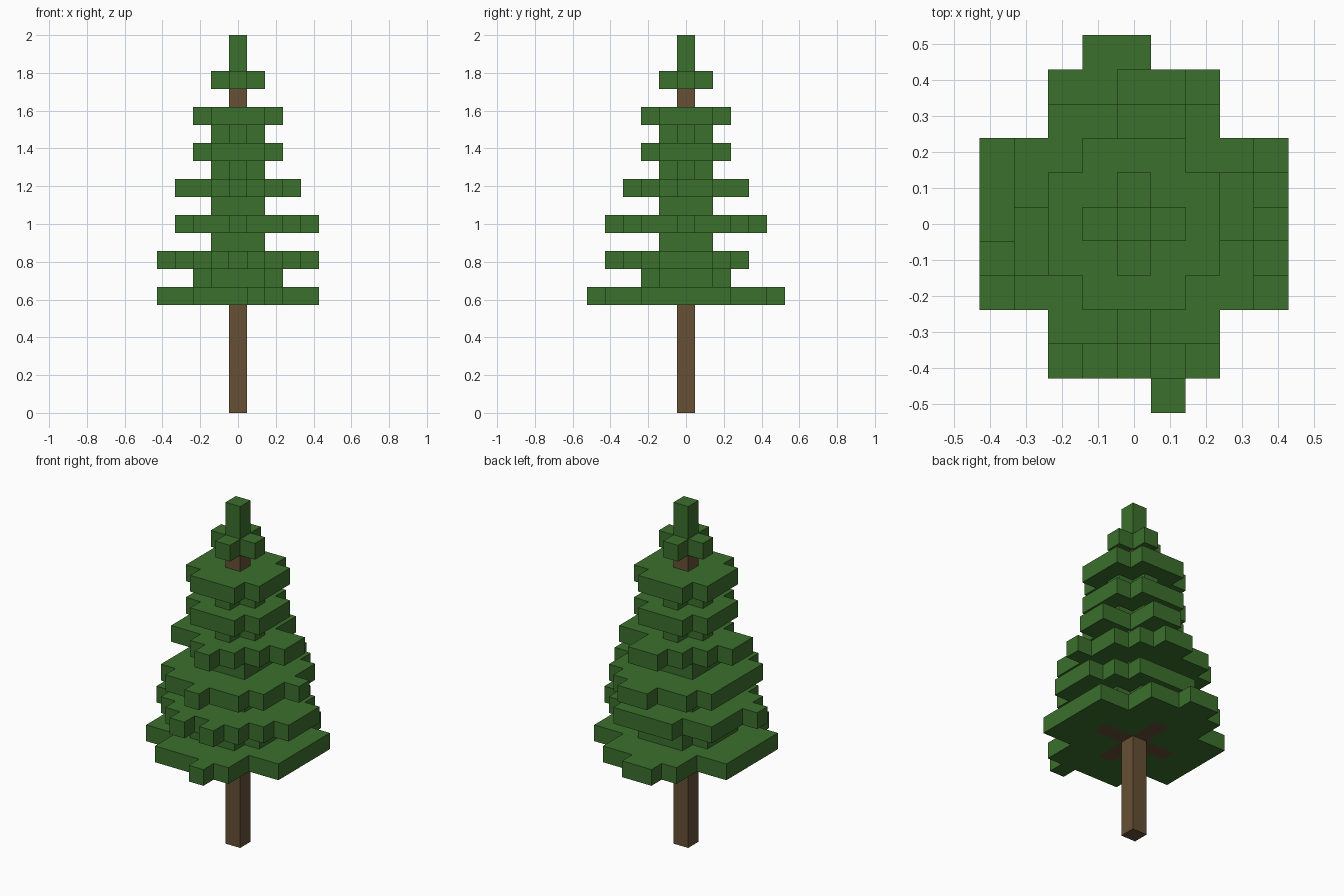
import bpy
import bmesh
from mathutils import Vector

LAYERS = 21
CELL = 2 / LAYERS


def make_material(name, colour):
    material = bpy.data.materials.new(name)
    material.use_nodes = True
    material.diffuse_color = colour
    material.node_tree.nodes["Principled BSDF"].inputs["Base Color"].default_value = colour
    return material


def rect(x_min, x_max, y_min, y_max):
    """Cells of a filled rectangle, both ends included."""
    return {(x, y) for x in range(x_min, x_max + 1) for y in range(y_min, y_max + 1)}


def cross(length, width):
    """Two centred bars, one along each axis."""
    return rect(-length, length, -width, width) | rect(-width, width, -length, length)


def add_cells(name, cells, solid, material):
    """Build the outer skin of a group of cubes, skipping faces hidden by neighbours."""
    bm = bmesh.new()
    corners = {}

    def corner(point):
        key = tuple(round(2 * c) for c in point)
        if key not in corners:
            corners[key] = bm.verts.new(point * CELL)
        return corners[key]

    for cell in sorted(cells):
        centre = Vector(cell) + Vector((0, 0, 0.5))
        for axis in range(3):
            for sign in (-1, 1):
                normal = Vector((0, 0, 0))
                normal[axis] = sign
                if tuple(int(a + b) for a, b in zip(cell, normal)) in solid:
                    continue
                u = Vector((0, 0, 0))
                u[(axis + 1) % 3] = 0.5
                v = normal.cross(u)
                middle = centre + normal / 2
                bm.faces.new([corner(middle + a * u + b * v)
                              for a, b in ((-1, -1), (1, -1), (1, 1), (-1, 1))])

    mesh = bpy.data.meshes.new(name)
    bm.to_mesh(mesh)
    bm.free()
    mesh.materials.append(material)
    obj = bpy.data.objects.new(name, mesh)
    bpy.context.collection.objects.link(obj)


cube = bpy.data.objects.get("Cube")
if cube:
    bpy.data.objects.remove(cube)

leaf_green = make_material("leaf green", (0.045, 0.162, 0.026, 1))
bark_brown = make_material("bark brown", (0.133, 0.080, 0.036, 1))

# Foliage plan for each layer: wide tiers with narrow ones between
tip, plus, small_tier = rect(0, 0, 0, 0), cross(1, 0), cross(2, 1)
core = rect(-1, 1, -1, 1)
wide_tier = rect(-3, 3, -2, 2) | rect(-2, 2, -3, -3)

plans = {
    6: cross(4, 2) | rect(-1, 0, 5, 5) | rect(1, 1, -5, -5),
    7: small_tier,
    8: wide_tier | rect(-1, 2, 3, 3) | rect(4, 4, -1, 1) | {(-4, -1), (-1, -4), (1, -4)},
    9: core,
    10: wide_tier | rect(-2, 2, 3, 3) | rect(0, 1, 4, 4) | {(4, 0), (0, -4)},
    11: core,
    12: small_tier | rect(-3, -3, -1, 0) | rect(3, 3, 0, 1) | rect(0, 1, 3, 3) | {(0, -3)},
    13: plus,
    14: small_tier,
    15: plus,
    16: small_tier,
    18: plus,
    19: tip,
    20: tip,
}

# Trunk with four short boughs under the lowest tier
trunk = {(0, 0, z) for z in range(18)}
trunk |= {(x, y, 6) for x, y in cross(2, 0)}
foliage = {(x, y, z) for z, plan in plans.items() for x, y in plan} - trunk
solid = trunk | foliage

add_cells("trunk", trunk, solid, bark_brown)
for z in plans:
    tier = {cell for cell in foliage if cell[2] == z}
    add_cells(f"foliage_tier_{z}", tier, solid, leaf_green)
